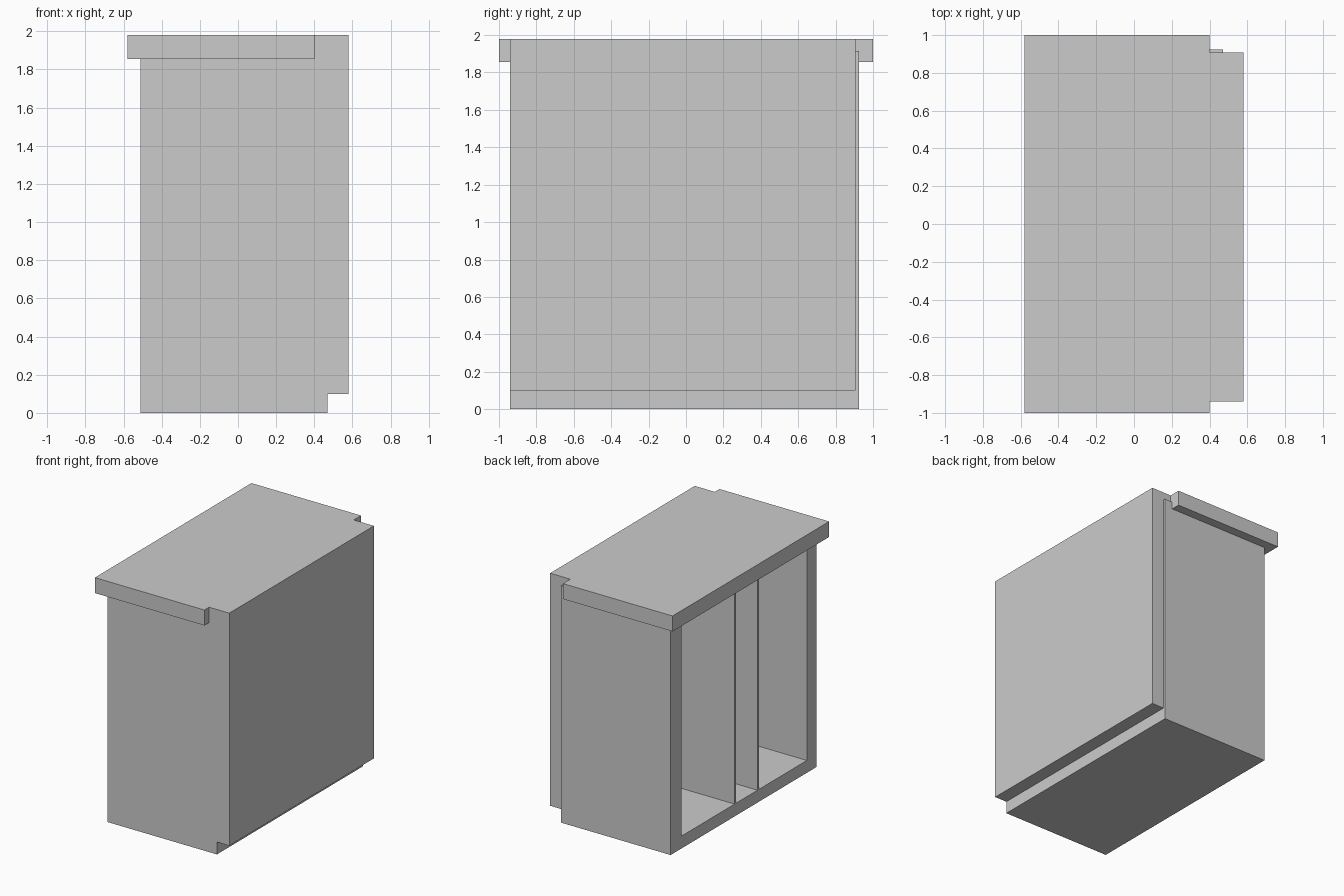
import bpy
import bmesh

default = bpy.data.objects.get("Cube")
if default:
    bpy.data.objects.remove(default, do_unlink=True)

grey = bpy.data.materials.new("plain_grey")
grey.use_nodes = True
colour = (0.6, 0.6, 0.6, 1)
grey.diffuse_color = colour
grey.node_tree.nodes["Principled BSDF"].inputs["Base Color"].default_value = colour


def prism(name, profile, axis, low, high):
    """Extrude a closed 2D profile along axis 0 (x) or 1 (y)."""
    bm = bmesh.new()
    verts = [bm.verts.new((low, a, b) if axis == 0 else (a, low, b)) for a, b in profile]
    face = bm.faces.new(verts)
    moved = bmesh.ops.extrude_face_region(bm, geom=[face])["geom"]
    offset = (high - low, 0, 0) if axis == 0 else (0, high - low, 0)
    bmesh.ops.translate(bm, vec=offset, verts=[g for g in moved if isinstance(g, bmesh.types.BMVert)])
    bmesh.ops.recalc_face_normals(bm, faces=bm.faces)
    mesh = bpy.data.meshes.new(name)
    bm.to_mesh(mesh)
    bm.free()
    mesh.materials.append(grey)
    obj = bpy.data.objects.new(name, mesh)
    bpy.context.collection.objects.link(obj)
    return obj


def box(name, x, y, z):
    return prism(name, [(y[0], z[0]), (y[1], z[0]), (y[1], z[1]), (y[0], z[1])], 0, *x)


BACK, FRONT = -0.51, 0.47            # carcass depth
Y0, Y1 = -0.94, 0.925                # carcass width
IN0, IN1 = -0.815, 0.785             # opening width
FLOOR, CEILING, TOP = 0.1, 1.82, 1.915

# Carcass: a thick frame open towards -x, closed by the door
carcass = box("carcass", (BACK, FRONT), (Y0, Y1), (0, TOP))
cutter = box("opening_cutter", (BACK - 0.1, FRONT + 0.1), (IN0, IN1), (FLOOR, CEILING))
cutter.hide_render = True
cutter.hide_viewport = True
cut = carcass.modifiers.new("opening", 'BOOLEAN')
cut.operation = 'DIFFERENCE'
cut.solver = 'EXACT'
cut.object = cutter

# Thin upright dividers
for name, y in (("divider_front", -0.195), ("divider_back", 0.098)):
    box(name, (BACK, FRONT), (y - 0.01, y + 0.01), (FLOOR, CEILING))

# Door panel with a lip reaching over the carcass to the worktop
prism("door_panel", [(FRONT, FLOOR), (0.58, FLOOR), (0.58, 1.98),
                     (0.4, 1.98), (0.4, TOP), (FRONT, TOP)], 1, Y0, 0.907)

# Overhanging worktop
box("worktop", (-0.58, 0.4), (-1, 1), (1.855, 1.98))
